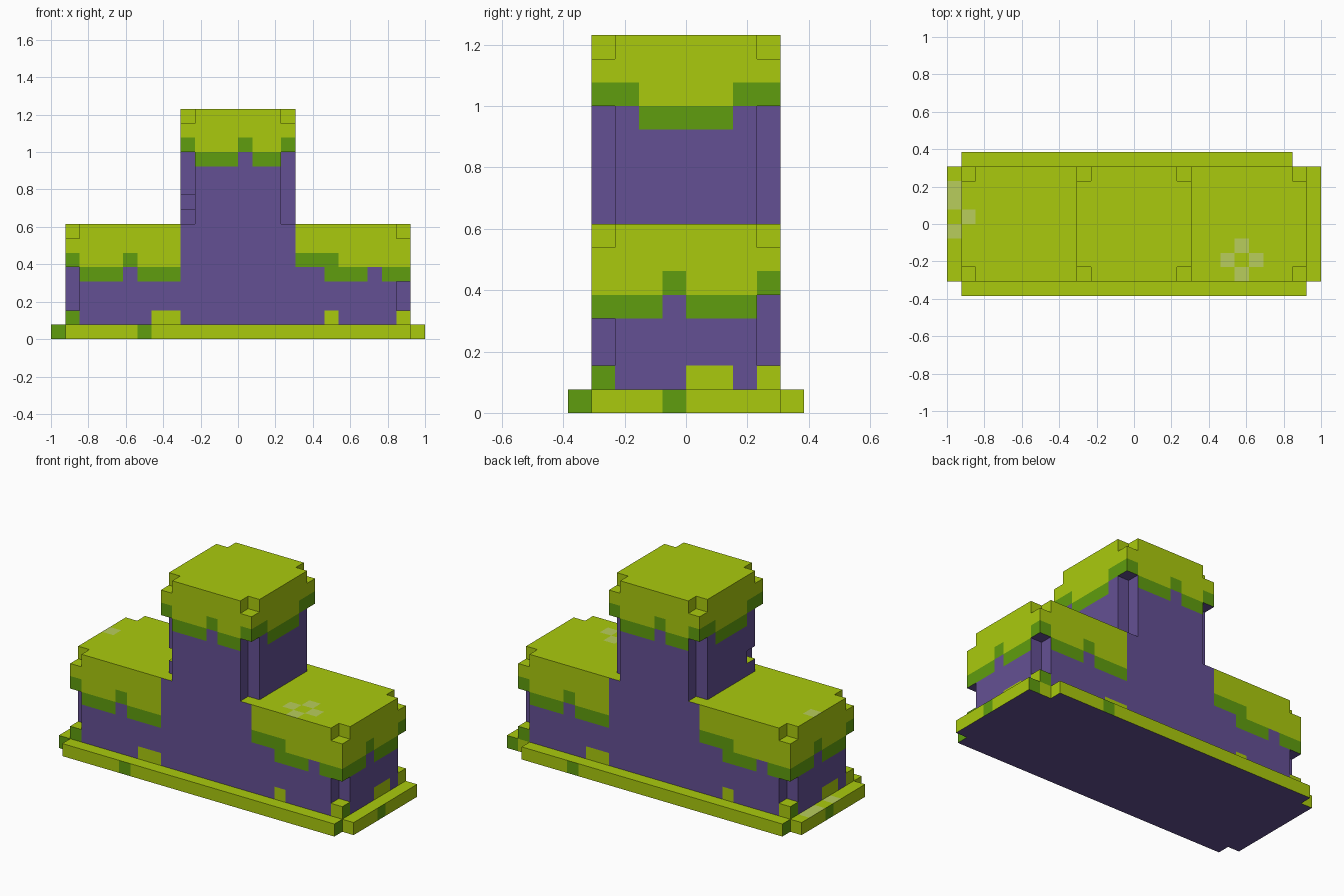
import bpy, bmesh
from mathutils import Vector

if "Cube" in bpy.data.objects:
    bpy.data.objects.remove(bpy.data.objects["Cube"])

U = 2 / 26  # block size: the model is 26 blocks long


def material(name, rgb):
    lin = [(c / 255 / 12.92) if c < 10 else ((c / 255 + 0.055) / 1.055) ** 2.4 for c in rgb]
    m = bpy.data.materials.new(name)
    m.diffuse_color = (*lin, 1)
    m.use_nodes = True
    m.node_tree.nodes["Principled BSDF"].inputs["Base Color"].default_value = m.diffuse_color
    return m


MATS = [material("purple_stone", (100, 80, 148)), material("lime_moss", (170, 202, 13)),
        material("green_moss", (96, 158, 14)), material("pale_moss", (184, 205, 92))]
PURPLE, LIME, GREEN, PALE = range(4)


def box(x0, x1, y0, y1, z0, z1):
    return {(x, y, z) for x in range(x0, x1) for y in range(y0, y1) for z in range(z0, z1)}


# Base slab: cross-shaped rim one block high, one block broken off at the back
base = box(-13, 13, -4, 4, 0, 1) | box(-12, 12, -5, 5, 0, 1)
base.discard((11, 4, 0))

# Wide body with notched corners: moss overhangs above, small tufts below
body = box(-12, 12, -4, 4, 1, 8)
for x, y, low in ((-12, -4, 5), (11, 3, 5), (11, -4, 4), (-12, 3, 4)):
    body -= box(x, x + 1, y, y + 1, 2, low) | {(x, y, 7)}

# Tower with notched corners and one chipped block
tower = box(-4, 4, -4, 4, 8, 16)
for x in (-4, 3):
    for y in (-4, 3):
        tower -= box(x, x + 1, y, y + 1, 8, 13) | {(x, y, 15)}
tower.discard((-4, -3, 9))

SOLID = base | body | tower

# Moss edge per column: (lowest green block, lowest lime block) as digit strings.
# Front and right are listed; back and left are the same turned by 180 degrees.
BODY_FRONT = ("544454449999999955444544", "655565559999999966655555")
BODY_SIDE = ("44454445", "55565556")
TOWER_FRONT = ("32223223", "43334334")   # plus 10
TOWER_SIDE = ("33222233", "44333344")    # plus 10
PALE_SPOTS = {(-13, 1, 0), (-13, 2, 0), (-13, -1, 0), (-12, 0, 7),
              (7, -2, 7), (6, -3, 7), (8, -3, 7), (7, -4, 7)}


def colour(cell, n):
    x, y, z = cell
    if n[2] > 0:
        return PALE if cell in PALE_SPOTS else LIME
    if n[2] < 0:
        return PURPLE
    if n[1] > 0 or n[0] < 0:  # half-turn symmetry
        x, y = -1 - x, -1 - y
    front = n[1] != 0
    c = x if front else y
    if z == 0:  # rim
        return GREEN if c in ((-13, -7) if front else (-5, -1)) else LIME
    if z == 1:  # tufts at the foot
        if c == (-12 if front else -4):
            return GREEN
        return LIME if c in ((-6, -5, 6, 11) if front else (0, 1, 3)) else PURPLE
    if z < 8:
        table, i, add = (BODY_FRONT, c + 12, 0) if front else (BODY_SIDE, c + 4, 0)
    else:
        table, i, add = (TOWER_FRONT if front else TOWER_SIDE), c + 4, 10
    if z >= int(table[1][i]) + add:
        return LIME
    return GREEN if z >= int(table[0][i]) + add else PURPLE


def build(name, cells):
    """Skin the outside of a set of blocks and merge flat areas of one colour."""
    bm = bmesh.new()
    for cell in sorted(cells):
        for axis in range(3):
            for s in (-1, 1):
                n = [0, 0, 0]
                n[axis] = s
                if tuple(a + b for a, b in zip(cell, n)) in SOLID:
                    continue
                u, v = Vector((0, 0, 0)), Vector((0, 0, 0))
                u[(axis + 1) % 3] = v[(axis + 2) % 3] = 0.5
                mid = Vector(cell) + Vector((0.5, 0.5, 0.5)) + Vector(n) * 0.5
                pts = [mid - u - v, mid + u - v, mid + u + v, mid - u + v]
                f = bm.faces.new([bm.verts.new(p * U) for p in (pts if s > 0 else pts[::-1])])
                f.material_index = colour(cell, n)
    bmesh.ops.remove_doubles(bm, verts=bm.verts, dist=0.001)
    bmesh.ops.dissolve_limit(bm, angle_limit=0.01, verts=bm.verts, edges=bm.edges,
                             delimit={'MATERIAL'})
    me = bpy.data.meshes.new(name)
    bm.to_mesh(me)
    bm.free()
    for m in MATS:
        me.materials.append(m)
    bpy.context.collection.objects.link(bpy.data.objects.new(name, me))


build("base_slab", base)
build("mossy_body", body)
build("mossy_tower", tower)
